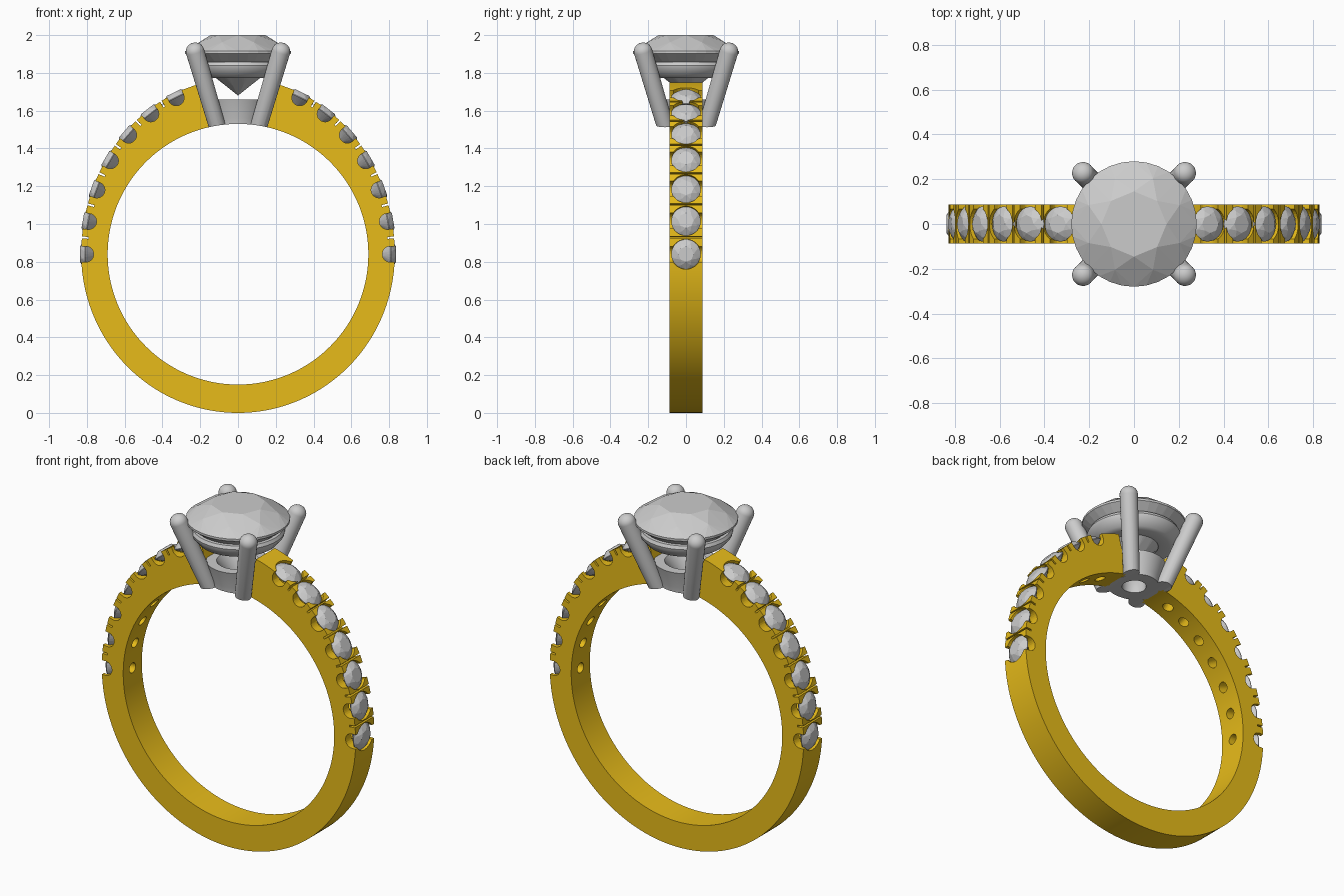
import bpy, bmesh
from math import sin, cos, pi, radians, acos
from mathutils import Matrix, Vector

if "Cube" in bpy.data.objects:
    bpy.data.objects.remove(bpy.data.objects["Cube"])

CZ, RI = 0.84, 0.69            # finger hole centre height and radius
W = 0.087                      # half width of the band
gold = bpy.data.materials.new("gold")
gold.diffuse_color = (0.8, 0.5, 0.01, 1)
gold.use_nodes = True
gold.node_tree.nodes["Principled BSDF"].inputs["Base Color"].default_value = gold.diffuse_color


def to_object(name, bm, smooth=True):
    bmesh.ops.remove_doubles(bm, verts=bm.verts, dist=1e-5)
    bmesh.ops.recalc_face_normals(bm, faces=bm.faces)
    me = bpy.data.meshes.new(name)
    bm.to_mesh(me)
    bm.free()
    ob = bpy.data.objects.new(name, me)
    bpy.context.collection.objects.link(ob)
    if smooth:
        activate(ob)
        bpy.ops.object.shade_smooth_by_angle(angle=radians(35))
    return ob


def activate(ob):
    bpy.ops.object.select_all(action='DESELECT')
    ob.select_set(True)
    bpy.context.view_layer.objects.active = ob


def lathe(bm, profile, m=Matrix(), segs=32):
    """Revolve a closed (radius, height) profile about local z."""
    rings = [[bm.verts.new(m @ Vector((r * cos(2 * pi * i / segs), r * sin(2 * pi * i / segs), z)))
              for i in range(segs)] for r, z in profile]
    for k in range(len(rings)):
        a, b = rings[k], rings[(k + 1) % len(rings)]
        if profile[k][0] == 0 and profile[(k + 1) % len(rings)][0] == 0:
            continue
        for i in range(segs):
            j = (i + 1) % segs
            bm.faces.new((a[i], a[j], b[j], b[i]))


def prism(bm, outline, half, m):
    """Extrude an (x, z) outline along local y."""
    a, b = [[bm.verts.new(m @ Vector((x, s * half, z))) for x, z in outline] for s in (-1, 1)]
    bm.faces.new(a)
    bm.faces.new(b[::-1])
    for i in range(len(a)):
        j = (i + 1) % len(a)
        bm.faces.new((a[i], a[j], b[j], b[i]))


def cut(ob, cutter):
    activate(ob)
    mod = ob.modifiers.new("cut", 'BOOLEAN')
    mod.operation, mod.solver, mod.object = 'DIFFERENCE', 'EXACT', cutter
    while ob.modifiers[0] != mod:
        bpy.ops.object.modifier_move_up(modifier=mod.name)
    bpy.ops.object.modifier_apply(modifier=mod.name)


def gem(name, r, crown, pav, m):
    """Round brilliant: convex hull of table, crown, girdle, pavilion and culet points."""
    bm = bmesh.new()
    for n, off, rr, z in ((8, 0, .52, crown), (8, .5, .79, crown * .55), (32, 0, 1, 0),
                          (32, 0, 1, -.045 * r), (8, .5, .24, -.79 * pav), (1, 0, 0, -pav)):
        for i in range(n):
            a = 2 * pi * (i + off) / n
            bm.verts.new(m @ Vector((r * rr * cos(a), r * rr * sin(a), z)))
    bmesh.ops.convex_hull(bm, input=bm.verts)
    bmesh.ops.dissolve_limit(bm, angle_limit=0.01, verts=bm.verts, edges=bm.edges)
    return to_object(name, bm, False)


def outer(t):
    """Outer edge of the band, thicker towards the top."""
    return Vector((0.83 * cos(t), 0, CZ + (0.93 if sin(t) > 0 else CZ) * sin(t)))


def frame(t):
    """Local frame on the upper band: z points out, y along the finger."""
    z = Vector((cos(t) / 0.83, 0, sin(t) / 0.93)).normalized()
    y = Vector((0, 1, 0))
    m = Matrix((y.cross(z), y, z)).transposed().to_4x4()
    m.translation = outer(t)
    return m


# Band, open at the top where the head sits
bm = bmesh.new()
N = 160
ti, to = acos(0.12 / RI), acos(0.18 / 0.83)
loops = []
for k in range(N + 1):
    f = k / N
    a = ti - f * 2 * (ti + pi / 2)
    o = outer(to - f * 2 * (to + pi / 2))
    pts = ((RI * cos(a), CZ + RI * sin(a)), (o.x, o.z))
    loops.append([bm.verts.new((x, y, z)) for (x, z), y in
                  ((pts[0], -W), (pts[1], -W), (pts[1], W), (pts[0], W))])
for p, q in zip(loops, loops[1:]):
    for i in range(4):
        j = (i + 1) % 4
        bm.faces.new((p[i], p[j], q[j], q[i]))
bm.faces.new(loops[0])
bm.faces.new(loops[-1])
band = to_object("band", bm)
band.data.materials.append(gold)

# Side stones, with their seats, side scallops and the slots that split the beads
seats, scallops, slots = bmesh.new(), bmesh.new(), bmesh.new()
U = [(0.042, 0.08)] + [(0.042 * cos(a), -0.024 + 0.042 * sin(a))
                       for a in [-pi * i / 14 for i in range(15)]] + [(-0.042, 0.08)]
S = [(-0.005, 0.05), (0.005, 0.05), (0.005, -0.035), (-0.005, -0.035)]
for side in (0, 1):
    for i in range(7):
        t = radians(11 * i)
        m = frame(pi - t if side else t)
        lathe(seats, [(0, .1), (.079, .1), (.079, -.024), (.029, -.07), (.029, -.35), (0, -.35)], m)
        prism(scallops, U, 0.12, m)
        gem(("left" if side else "right") + f"_stone_{i + 1}", 0.078, 0.027, 0.065,
            m @ Matrix.Translation((0, 0, -0.02)))
        if i < 6:
            t += radians(5.5)
            prism(slots, S, 0.12, frame(pi - t if side else t))
for name, b in (("seat_cutter", seats), ("scallop_cutter", scallops), ("slot_cutter", slots)):
    c = to_object(name, b, False)
    cut(band, c)
    bpy.data.objects.remove(c)
activate(band)
bpy.ops.object.shade_smooth_by_angle(angle=radians(30))

# Finger hole cutter trims the underside of the head
bm = bmesh.new()
lathe(bm, [(0, -.5), (RI, -.5), (RI, .5), (0, .5)],
      Matrix.Translation((0, 0, CZ)) @ Matrix.Rotation(pi / 2, 4, 'X'), 128)
finger = to_object("finger_cutter", bm, False)

# Four prongs with rounded tips
for sx in (-1, 1):
    for sy in (-1, 1):
        p, q = Vector((sx * .093, sy * .093, 1.46)), Vector((sx * .228, sy * .228, 1.915))
        L = (q - p).length
        m = Matrix.Translation(p) @ (q - p).to_track_quat('Z', 'Y').to_matrix().to_4x4()
        dome = [(.049 * cos(a), L + .045 * sin(a)) for a in [pi / 2 * i / 8 for i in range(8)]]
        bm = bmesh.new()
        lathe(bm, [(0, 0), (.044, 0)] + dome + [(0, L + .045)], m, 24)
        prong = to_object(("back" if sy > 0 else "front") + ("_right" if sx > 0 else "_left") + "_prong", bm)
        cut(prong, finger)

# Lower collar and upper gallery ring
bm = bmesh.new()
lathe(bm, [(.065, 1.48), (.13, 1.48), (.14, 1.56), (.17, 1.66), (.115, 1.66), (.065, 1.58)], segs=64)
cut(to_object("lower_collar", bm), finger)
bpy.data.objects.remove(finger)
bm = bmesh.new()
lathe(bm, [(.13, 1.775), (.19, 1.772), (.215, 1.782), (.248, 1.822), (.252, 1.84), (.243, 1.858), (.21, 1.862)], segs=64)
to_object("gallery_ring", bm)

# Centre stone
gem("centre_stone", 0.28, 0.085, 0.235, Matrix.Translation((0, 0, 1.915)))
